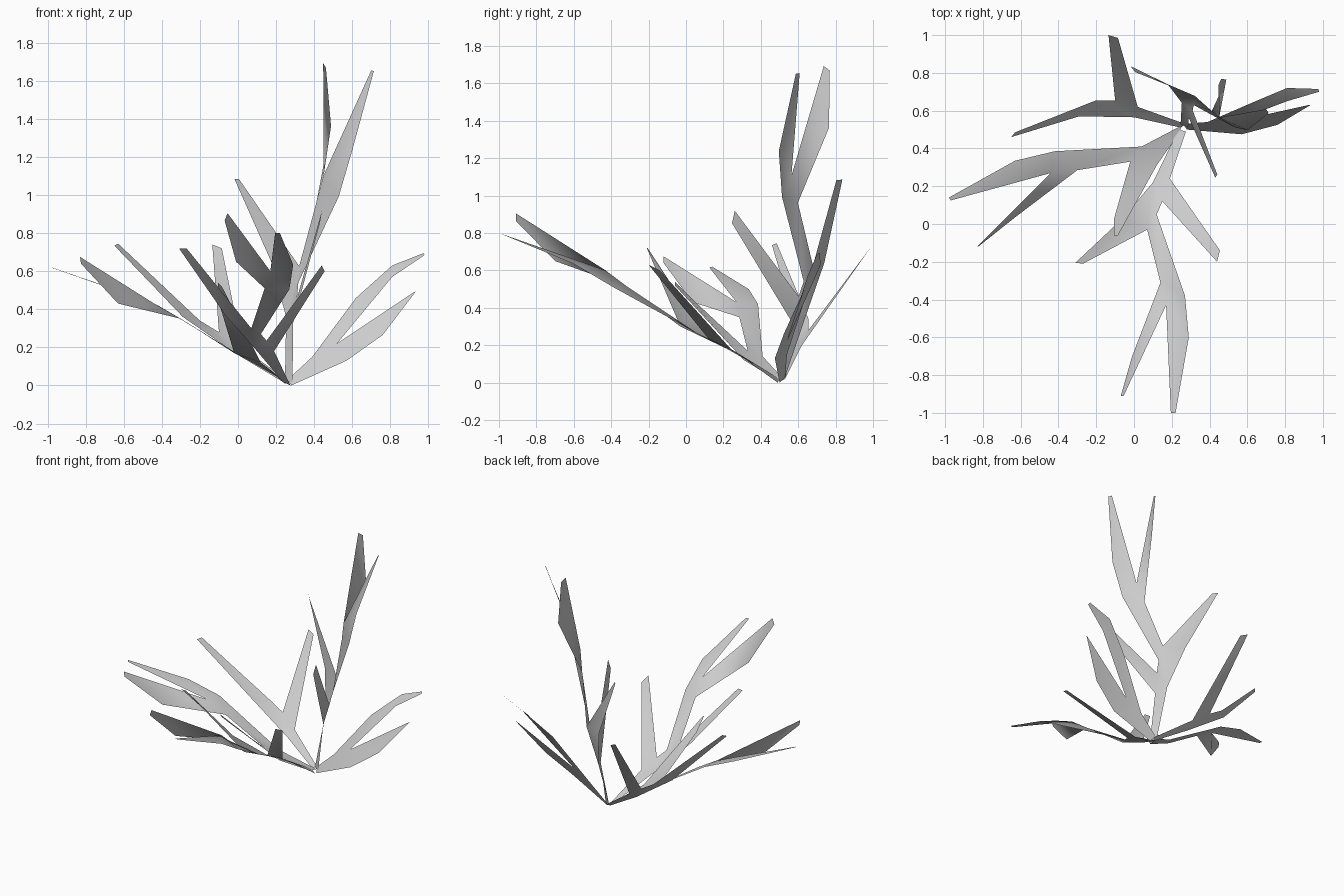
import bpy
from mathutils import Vector, Matrix

ROOT = Vector((.26, .51, .01))


def frond(name, pts, faces):
    """One thin leaf sheet from its outline points."""
    me = bpy.data.meshes.new(name)
    me.from_pydata([tuple(p) for p in pts], [], faces)
    me.update()
    me.shade_smooth()
    ob = bpy.data.objects.new(name, me)
    bpy.context.collection.objects.link(ob)
    return ob


def leaf_frame(tip, left, right, flip=1):
    """Axes of a frond: root to tip, left to right, leaf normal."""
    u = (Vector(tip) - ROOT).normalized()
    s = Vector(right) - Vector(left)
    s = (s - u * s.dot(u)).normalized()
    return Matrix((u, s, u.cross(s) * flip)).transposed()


# Large four-tipped frond, leaning to the front
big = [(.235, .50, .02), (.275, .49, .0), (.19, .24, .18), (.455, -.14, .60),
       (.44, -.2, .63), (.15, .12, .235), (.12, .05, .27), (.27, -.38, .505),
       (.29, -.6, .635), (.22, -1, .8), (.195, -1, .8), (.17, -.43, .6),
       (-.055, -.91, .905), (-.07, -.91, .865), (-.01, -.7, .65),
       (.14, -.31, .51), (.07, -.03, .3), (-.27, -.21, .72),
       (-.31, -.205, .72), (-.06, .03, .36), (.10, .22, .18)]
big_faces = [(0, 1, 2, 20), (2, 3, 4, 5), (20, 2, 5), (20, 5, 6, 16),
             (20, 16, 19), (19, 16, 17, 18), (6, 7, 15, 16), (7, 11, 15),
             (7, 8, 11), (8, 9, 10, 11), (15, 11, 14), (14, 11, 12, 13)]
frond("front_frond", big, big_faces)

# The same frond again, upright at the back and curled the other way
src = leaf_frame((.075, -.955, .84), (-.29, -.21, .72), (.45, -.17, .615))
dst = leaf_frame((.585, .675, 1.672), (-.01, .82, 1.09), (.44, .245, .9), -1)
turn = dst @ src.transposed()
frond("upright_frond", [ROOT + turn @ (Vector(p) - ROOT) for p in big],
      big_faces)

# Three-tipped frond to the left
frond("left_frond",
      [(.25, .52, .02), (.245, .49, .01), (.12, .31, .12), (-.085, -.06, .52),
       (-.105, -.06, .54), (-.105, .03, .45), (-.02, .33, .17),
       (-.3, .285, .35), (-.63, .035, .43), (-.825, -.12, .64),
       (-.83, -.12, .675), (-.44, .27, .43), (-.97, .125, .615),
       (-.98, .14, .62), (-.63, .335, .5), (-.42, .385, .42), (.04, .41, .14)],
      [(0, 1, 2, 16), (2, 6, 16), (2, 3, 4, 5), (2, 5, 6), (16, 6, 7, 15),
       (7, 11, 15), (7, 8, 11), (8, 9, 10, 11), (11, 14, 15), (11, 12, 13, 14)])

# Two-tipped frond to the back left
frond("back_left_frond",
      [(.27, .53, .02), (.25, .51, .01), (0, .565, .16), (-.29, .57, .36),
       (-.65, .46, .735), (-.63, .485, .745), (-.2, .655, .34),
       (-.1, .655, .28), (-.135, 1, .74), (-.085, .985, .72), (.02, .62, .2)],
      [(0, 1, 2, 10), (2, 7, 10), (2, 3, 6, 7), (3, 4, 5, 6), (7, 8, 9, 10)])

# Two-tipped frond to the right
frond("right_frond",
      [(.26, .53, .03), (.28, .5, .0), (.57, .475, .13), (.76, .525, .265),
       (.935, .63, .495), (.925, .63, .49), (.52, .54, .22), (.81, .65, .57),
       (.98, .7, .685), (.975, .715, .695), (.81, .72, .63), (.62, .64, .46),
       (.39, .54, .15)],
      [(0, 1, 2, 12), (12, 2, 6), (2, 3, 6), (3, 4, 5, 6), (12, 6, 11),
       (6, 7, 10, 11), (7, 8, 9, 10)])
